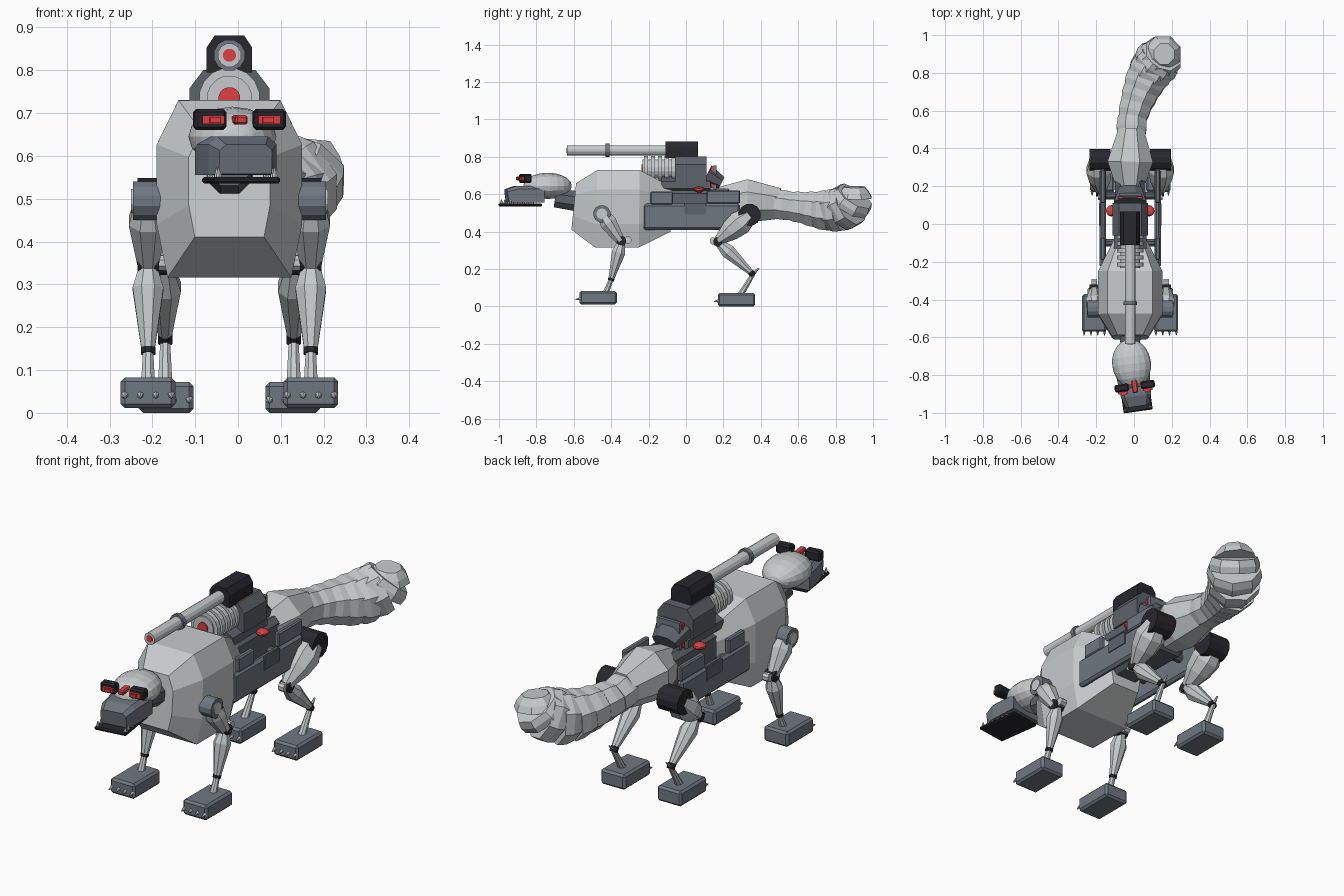
import bpy, bmesh, math
from mathutils import Vector, Matrix

if "Cube" in bpy.data.objects:
    bpy.data.objects.remove(bpy.data.objects["Cube"])

CX = -0.02                      # centre line of the body
ID = Matrix.Identity(4)


def material(name, rgb):
    m = bpy.data.materials.new(name)
    m.use_nodes = True
    m.diffuse_color = (*rgb, 1)
    m.node_tree.nodes["Principled BSDF"].inputs["Base Color"].default_value = (*rgb, 1)
    return m


LIGHT = material("light grey", (0.57, 0.6, 0.61))
SLATE = material("slate grey", (0.16, 0.185, 0.22))
HULL = material("dark slate", (0.11, 0.125, 0.145))
BLACK = material("black", (0.02, 0.02, 0.027))
RED = material("red", (0.75, 0.05, 0.05))


def finish(name, bm, mat, matrix=ID):
    bmesh.ops.recalc_face_normals(bm, faces=bm.faces)
    mesh = bpy.data.meshes.new(name)
    bm.to_mesh(mesh)
    bm.free()
    mesh.materials.append(mat)
    obj = bpy.data.objects.new(name, mesh)
    obj.matrix_world = matrix
    bpy.context.collection.objects.link(obj)
    return obj


def ngon(n):
    k = 1 / math.cos(math.pi / n)
    return [(k * math.cos((i + .5) * math.tau / n), k * math.sin((i + .5) * math.tau / n))
            for i in range(n)]


def loft(name, points, radii, mat, profile=None, matrix=ID):
    """Skin a cross-section along a path; a radius may be a (wide, high) pair."""
    profile = profile or ngon(8)
    pts = [Vector(p) for p in points]
    bm = bmesh.new()
    rings = []
    for i, p in enumerate(pts):
        t = (pts[min(i + 1, len(pts) - 1)] - pts[max(i - 1, 0)]).normalized()
        ref = Vector((0, 0, 1)) if abs(t.x) > 0.9 else Vector((1, 0, 0))
        u = (ref - t * ref.dot(t)).normalized()
        v = u.cross(t)
        if v.z < 0:
            v = -v
        rx, rz = radii[i] if isinstance(radii[i], tuple) else (radii[i], radii[i])
        rings.append([bm.verts.new(p + u * a * rx + v * b * rz) for a, b in profile])
    n = len(profile)
    for a, b in zip(rings, rings[1:]):
        for i in range(n):
            bm.faces.new((a[i], a[(i + 1) % n], b[(i + 1) % n], b[i]))
    bm.faces.new(rings[0])
    bm.faces.new(rings[-1])
    return finish(name, bm, mat, matrix)


def limb(name, a, b, stations, mat, sides=8):
    """Straight tapered part: stations are (fraction, radius)."""
    a, b = Vector(a), Vector(b)
    return loft(name, [a.lerp(b, t) for t, r in stations], [r for t, r in stations],
                mat, ngon(sides))


def rod(name, a, b, r, mat, sides=12):
    return limb(name, a, b, [(0, r), (1, r)], mat, sides)


def box(name, centre, size, mat, bevel=0.0, matrix=ID):
    bm = bmesh.new()
    bmesh.ops.create_cube(bm, size=1, matrix=Matrix.Translation(centre) @ Matrix.Diagonal((*size, 1)))
    if bevel:
        bmesh.ops.bevel(bm, geom=bm.edges[:], offset=bevel, segments=1, affect='EDGES')
    return finish(name, bm, mat, matrix)


def ball(name, centre, size, mat, matrix=ID, seg=16, rings=10):
    bm = bmesh.new()
    # poles point along the body
    m = Matrix.Translation(centre) @ Matrix.Diagonal((*size, 1)) @ Matrix.Rotation(math.pi / 2, 4, 'X')
    bmesh.ops.create_uvsphere(bm, u_segments=seg, v_segments=rings, radius=1, matrix=m)
    return finish(name, bm, mat, matrix)


# Chest, core and pelvis
half = [(.7, 1), (1, .5), (1, -.4), (.85, -1)]
chest_profile = half + [(-x, z) for x, z in reversed(half)]
loft("chest", [(CX, -.6, .535), (CX, -.48, .523), (CX, -.25, .523), (CX, -.08, .52)],
     [(.095, .125), (.17, .207), (.17, .207), (.085, .12)], LIGHT, chest_profile)
box("core", (CX, .04, .54), (.16, .42, .18), HULL, .025)
loft("pelvis", [(CX, .17, .55), (CX, .33, .565), (CX + .005, .5, .55)],
     [(.065, .085), (.12, .115), (.068, .082)], LIGHT)

# Side armour
for s, side in ((-1, "right"), (1, "left")):
    x = CX + s * .145
    box(side + "_side_plate", (x, .03, .48), (.034, .52, .14), SLATE, .012)
    box(side + "_front_upper_panel", (x, -.13, .58), (.026, .12, .07), SLATE, .006)
    box(side + "_rear_upper_panel", (x, .2, .585), (.026, .18, .07), SLATE, .006)
    box(side + "_hatch", (x + s * .017, .05, .522), (.008, .115, .06), HULL)
    for y in (-.1, .15):
        rod(side + "_plate_strut", (CX, y, .5), (x, y, .5), .02, HULL, 8)
    ball(side + "_signal_light", (CX + s * .1, .07, .625), (.03, .03, .016), RED, seg=10, rings=6)

# Turret
cut = [(.65, 1), (1, .35), (1, -1)]
housing_profile = cut + [(-x, z) for x, z in reversed(cut)]
loft("turret_base", [(CX, -.13, .65), (CX, .13, .65)], [(.085, .045)] * 2, HULL)
loft("turret", [(CX, -.06, .735), (CX, .11, .735)], [(.093, .066)] * 2, HULL, housing_profile)
loft("turret_rear", [(CX, .11, .7), (CX, .19, .66)], [(.085, .06), (.06, .035)], HULL)
box("red_fin", (CX, .14, .69), (.13, .012, .115), RED)
box("grey_fin", (CX, .156, .69), (.12, .016, .13), SLATE)

# Ribbed drum
rod("drum_core", (CX, -.232, .735), (CX, -.05, .735), .052, LIGHT, 16)
for i in range(5):
    y = -.225 + i * .037
    rod("drum_ring", (CX, y, .735), (CX, y + .022, .735), .07, LIGHT, 16)
rod("drum_lens", (CX, -.238, .735), (CX, -.22, .735), .025, RED, 16)

# Long gun
rod("gun_barrel", (CX, -.635, .835), (CX, -.08, .835), .027, LIGHT, 12)
rod("barrel_band", (CX, -.43, .835), (CX, -.41, .835), .036, SLATE, 12)
rod("gun_lens", (CX, -.638, .835), (CX, -.62, .835), .015, RED, 12)
loft("gun_housing", [(CX, -.11, .838), (CX, .065, .838)], [(.053, .043)] * 2, BLACK, housing_profile)

# Tail of overlapping segments, curling up at the tip
tail = [(-.015, .47, .55), (-.01, .56, .537), (.01, .63, .528), (.035, .7, .517), (.065, .77, .512),
        (.1, .83, .52), (.135, .875, .545), (.155, .9, .585), (.16, .9, .635)]
tail_r = [.078, .075, .082, .094, .106, .114, .112, .098, .055]
for i in range(len(tail) - 1):
    a, b = Vector(tail[i]), Vector(tail[i + 1])
    loft("tail_segment", [a.lerp(b, t) for t in (-.1, .5, 1.1)],
         [tail_r[i] * .95, (tail_r[i] + tail_r[i + 1]) * .52, tail_r[i + 1]], LIGHT)


# Feet with claws
def foot(label, x, y, z):
    box(label + "_foot", (x, y, z), (.128, .2, .072), SLATE, .01)
    for i in range(4):
        cx = x + (i - 1.5) * .036
        limb(label + "_claw", (cx, y - .095, z - .005), (cx, y - .12, z - .01),
             [(0, .008), (1, .002)], LIGHT, 6)


# Legs
for s, side in ((-1, "right"), (1, "left")):
    def at(off, y, z):
        return (CX + s * off, y, z)

    f = side + "_front"
    rod(f + "_shoulder", at(.15, -.45, .495), at(.225, -.45, .495), .045, SLATE, 12)
    rod(f + "_shoulder_cap", at(.22, -.45, .495), at(.23, -.45, .495), .028, LIGHT, 12)
    limb(f + "_upper_leg", at(.19, -.45, .5), at(.19, -.35, .35),
         [(0, .03), (.35, .045), (1, .025)], LIGHT)
    rod(f + "_elbow", at(.165, -.345, .35), at(.215, -.345, .35), .025, BLACK)
    rod(f + "_elbow_hub", at(.175, -.31, .355), at(.205, -.31, .355), .018, LIGHT, 8)
    limb(f + "_lower_leg", at(.19, -.345, .345), at(.19, -.4, .145),
         [(0, .02), (.28, .036), (1, .015)], LIGHT)
    rod(f + "_ankle_band", at(.19, -.398, .152), at(.19, -.402, .138), .017, BLACK, 8)
    limb(f + "_ankle", at(.19, -.4, .145), at(.19, -.43, .07), [(0, .012), (1, .016)], LIGHT)
    foot(f, CX + s * .19, -.47, .047)

    r = side + "_rear"
    rod(r + "_hip", at(.105, .34, .49), at(.215, .34, .49), .058, BLACK, 12)
    limb(r + "_thigh", at(.17, .34, .49), at(.155, .17, .35),
         [(0, .045), (.3, .066), (.6, .056), (1, .024)], LIGHT)
    rod(r + "_knee", at(.13, .17, .345), at(.18, .17, .345), .024, BLACK)
    rod(r + "_knee_hub", at(.14, .145, .35), at(.17, .145, .35), .018, LIGHT, 8)
    limb(r + "_lower_leg", at(.152, .17, .345), at(.15, .355, .175),
         [(0, .02), (.3, .038), (1, .014)], LIGHT)
    rod(r + "_ankle_band", at(.15, .345, .185), at(.15, .36, .165), .017, BLACK, 8)
    limb(r + "_heel_spur", at(.15, .35, .165), at(.15, .39, .205), [(0, .01), (1, .003)], LIGHT, 6)
    limb(r + "_ankle", at(.15, .36, .175), at(.15, .29, .06), [(0, .011), (1, .017)], LIGHT)
    foot(r, CX + s * .148, .27, .036)

# Neck
loft("neck", [(CX, -.7, .58), (CX, -.56, .56)], [.05, .055], HULL)

# Head, turned a little to its left
HEAD = Matrix.Translation((-.013, -.74, 0)) @ Matrix.Rotation(math.radians(8), 4, 'Z')
snout_half = [(.75, 1), (1, .6), (1, -1)]
snout_profile = snout_half + [(-x, z) for x, z in reversed(snout_half)]
ball("skull", (0, 0, .645), (.103, .13, .07), LIGHT, HEAD)
loft("snout", [(0, -.03, .6), (0, -.17, .6), (0, -.222, .592)],
     [(.092, .045), (.08, .045), (.062, .035)], SLATE, snout_profile, HEAD)
box("jaw", (0, -.147, .543), (.155, .215, .016), BLACK, .005, HEAD)
for s, side in ((-1, "right"), (1, "left")):
    box(side + "_eye_housing", (s * .07, -.12, .685), (.075, .04, .048), BLACK, .007, HEAD)
    box(side + "_eye", (s * .066, -.142, .684), (.052, .02, .02), RED, 0, HEAD)
    box(side + "_pupil", (s * .062, -.154, .684), (.026, .012, .014), RED, 0, HEAD)
    for i in range(6):
        y = -.24 + i * .03
        loft(side + "_tooth", [(s * .066, y, .549), (s * .066, y, .572)], [.007, .002],
             LIGHT, ngon(6), HEAD)
box("brow_light", (0, -.12, .684), (.03, .07, .022), RED, .005, HEAD)
